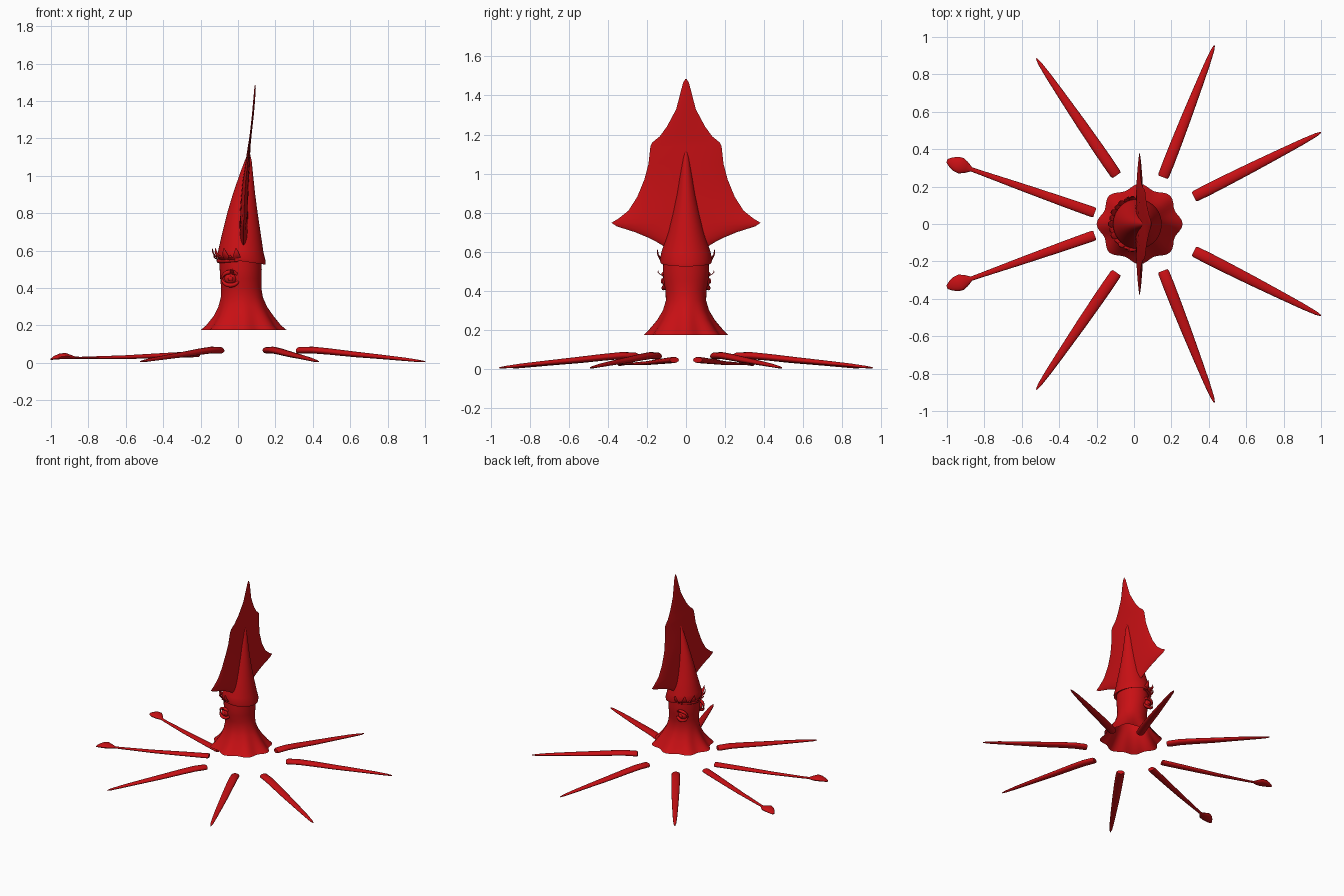
import bpy, bmesh
from math import sin, cos, pi, radians, atan2
from mathutils import Vector

cube = bpy.data.objects.get("Cube")
if cube:
    bpy.data.objects.remove(cube)

red = bpy.data.materials.new("deep red")
red.use_nodes = True
COLOUR = (0.58, 0.005, 0.007, 1)
red.diffuse_color = COLOUR
red.node_tree.nodes["Principled BSDF"].inputs["Base Color"].default_value = COLOUR


def finish(name, bm, angle=50):
    bmesh.ops.recalc_face_normals(bm, faces=bm.faces)
    mesh = bpy.data.meshes.new(name)
    bm.to_mesh(mesh)
    bm.free()
    mesh.materials.append(red)
    ob = bpy.data.objects.new(name, mesh)
    bpy.context.collection.objects.link(ob)
    bpy.ops.object.select_all(action='DESELECT')
    ob.select_set(True)
    bpy.context.view_layer.objects.active = ob
    bpy.ops.object.shade_smooth_by_angle(angle=radians(angle))
    return ob


def loft(name, rings, cap_start=True, cap_end=True, angle=50):
    """Skin a list of closed rings of points."""
    bm = bmesh.new()
    loops = [[bm.verts.new(p) for p in ring] for ring in rings]
    n = len(loops[0])
    for a, b in zip(loops, loops[1:]):
        for i in range(n):
            j = (i + 1) % n
            bm.faces.new((a[i], a[j], b[j], b[i]))
    if cap_start:
        bm.faces.new(loops[0])
    if cap_end:
        bm.faces.new(loops[-1])
    return finish(name, bm, angle)


def body_ring(z, x0, x1, ry, ruffle=0, tilt=0, n=64):
    ring = []
    for i in range(n):
        t = 2 * pi * i / n
        k = 1 - ruffle * (1 - cos(8 * t)) / 2
        ring.append(((x0 + x1) / 2 + (x1 - x0) / 2 * k * cos(t),
                     ry * k * sin(t),
                     z - tilt * cos(t)))
    return ring


# Head with ruffled skirt, open underneath
loft("head", [body_ring(*r) for r in (
    (.175, -.20, .26, .215, .12), (.20, -.17, .23, .19, .10),
    (.25, -.13, .19, .148, .06), (.30, -.105, .155, .118, .03),
    (.35, -.092, .133, .103), (.40, -.09, .125, .105),
    (.45, -.095, .125, .114), (.50, -.098, .127, .118),
    (.57, -.098, .125, .115))], cap_start=False)

# Pointed mantle with an overhanging lip
loft("mantle", [body_ring(*r) for r in (
    (.56, -.09, .115, .105, 0, .018), (.543, -.108, .147, .13, 0, .018),
    (.558, -.112, .148, .134, 0, .016), (.60, -.104, .136, .125, 0, .008),
    (.70, -.083, .12, .094), (.80, -.058, .105, .07),
    (.90, -.028, .092, .048), (1.0, .006, .081, .031),
    (1.08, .036, .073, .016), (1.12, .056, .064, .004))])


# Fin: lens-shaped slices of height, half width, centre and half thickness
def fin_ring(z, w, xc, th, n=32):
    ring = []
    for i in range(n):
        t = 2 * pi * i / n
        s = sin(t)
        ring.append((xc + th * cos(t) * abs(cos(t)) ** .5, w * s, z))
    return ring


loft("fin", [fin_ring(*r) for r in (
    (.62, .10, .03, .02), (.65, .15, .03, .021), (.675, .20, .03, .022),
    (.70, .26, .03, .022), (.73, .355, .03, .022), (.748, .382, .03, .022),
    (.77, .345, .031, .022), (.81, .295, .032, .022), (.88, .25, .035, .02),
    (.97, .213, .041, .017), (1.05, .192, .05, .013), (1.14, .182, .058, .008),
    (1.16, .172, .06, .007), (1.19, .135, .064, .006), (1.24, .098, .07, .005),
    (1.33, .05, .08, .005), (1.40, .032, .086, .005), (1.465, .015, .091, .004),
    (1.485, .003, .092, .002))])


def tube(name, start, end, stations, n=16):
    """Limb along a line: stations of fraction, height, half width, half depth."""
    start, end = Vector(start), Vector(end)
    d = (end - start).normalized()
    rings = []
    for f, z, w, h in stations:
        c = start.lerp(end, f)
        rings.append([(c.x - d.y * w * cos(2 * pi * i / n),
                       c.y + d.x * w * cos(2 * pi * i / n),
                       z + h * sin(2 * pi * i / n)) for i in range(n)])
    loft(name, rings)


ARM = ((0, .065, .025, .015), (.015, .067, .03, .018), (.12, .068, .031, .018),
       (.25, .06, .03, .017), (.45, .045, .027, .015), (.65, .032, .022, .012),
       (.85, .018, .016, .009), (.96, .009, .01, .006), (1, .006, .003, .003))
TENTACLE = ((0, .046, .025, .014), (.015, .046, .028, .016), (.2, .04, .026, .014),
            (.5, .03, .02, .01), (.8, .026, .012, .006), (.835, .027, .012, .006),
            (.87, .031, .031, .012), (.905, .036, .044, .017), (.94, .034, .04, .015),
            (.975, .027, .026, .01), (1, .019, .01, .004))
LIMBS = (("front_arm", (.32, .145), (1.0, .49), ARM),
         ("middle_arm", (.155, .25), (.43, .955), ARM),
         ("rear_arm", (-.093, .26), (-.522, .885), ARM),
         ("club_tentacle", (-.21, .06), (-1.0, .338), TENTACLE))

for side, s in (("left", 1), ("right", -1)):
    for name, a, b, shape in LIMBS:
        tube(side + "_" + name, (a[0], a[1] * s), (b[0], b[1] * s), shape)


def ellipsoid(name, centre, size):
    bm = bmesh.new()
    bmesh.ops.create_uvsphere(bm, u_segments=24, v_segments=14, radius=1)
    bmesh.ops.scale(bm, vec=size, verts=bm.verts)
    bmesh.ops.translate(bm, vec=centre, verts=bm.verts)
    finish(name, bm)


def spike(name, base, tip, radius):
    """Leaf-like thorn curving up from base to tip."""
    base, tip = Vector(base), Vector(tip)
    out = Vector((base.x, base.y, 0)).normalized()
    across = Vector((-out.y, out.x, 0))
    rings = []
    for f, r in ((0, .8), (.3, 1), (.65, .6), (1, .05)):
        c = base.lerp(tip, f) + out * .012 * sin(pi * f)
        rings.append([c + across * r * radius * cos(2 * pi * i / 8)
                      + (out + Vector((0, 0, .5))) * r * radius * .4 * sin(2 * pi * i / 8)
                      for i in range(8)])
    loft(name, rings)


# Eyes with a heavy brow, lower lid and upturned thorns
for side, s in (("left", 1), ("right", -1)):
    ellipsoid(side + "_eye", (-.04, s * .096, .45), (.033, .028, .03))
    ellipsoid(side + "_pupil", (-.04, s * .121, .45), (.013, .008, .013))
    for name, up in (("brow", 1), ("lower_lid", -1)):
        path = []
        for i in range(9):
            t = pi * i / 8
            r = .004 + .008 * sin(t)
            c = Vector((-.04 + .045 * cos(t), s * (.098 + .016 * sin(t)),
                        .45 + up * .036 * sin(t)))
            path.append([c + Vector((r * cos(t) * cos(a), s * r * sin(a),
                                     up * r * sin(t) * cos(a)))
                         for a in [2 * pi * k / 8 for k in range(8)]])
        loft(side + "_" + name, path)
    spike(side + "_brow_thorn", (-.03, s * .115, .475), (-.03, s * .142, .505), .012)

# Thorny crown around the rear of the head, alternating tall and low thorns
for i in range(13):
    t = radians(98 + i * 164 / 12)
    cx, cy = cos(t), sin(t)
    tall = i % 2 == 0
    reach, top = (.035, .615) if tall else (.03, .575)
    spike("crown_thorn", (.01 + .108 * cx, .115 * cy, .545),
          (.01 + (.112 + reach) * cx, (.112 + reach) * cy, top), .02)

# Band the thorns grow from
band = []
for i in range(25):
    t = radians(92 + i * 176 / 24)
    r = .004 + .009 * sin(pi * i / 24)
    band.append([(.01 + (.112 + r * cos(a)) * cos(t), (.117 + r * cos(a)) * sin(t),
                  .545 + r * sin(a)) for a in [2 * pi * k / 8 for k in range(8)]])
loft("crown_band", band)
